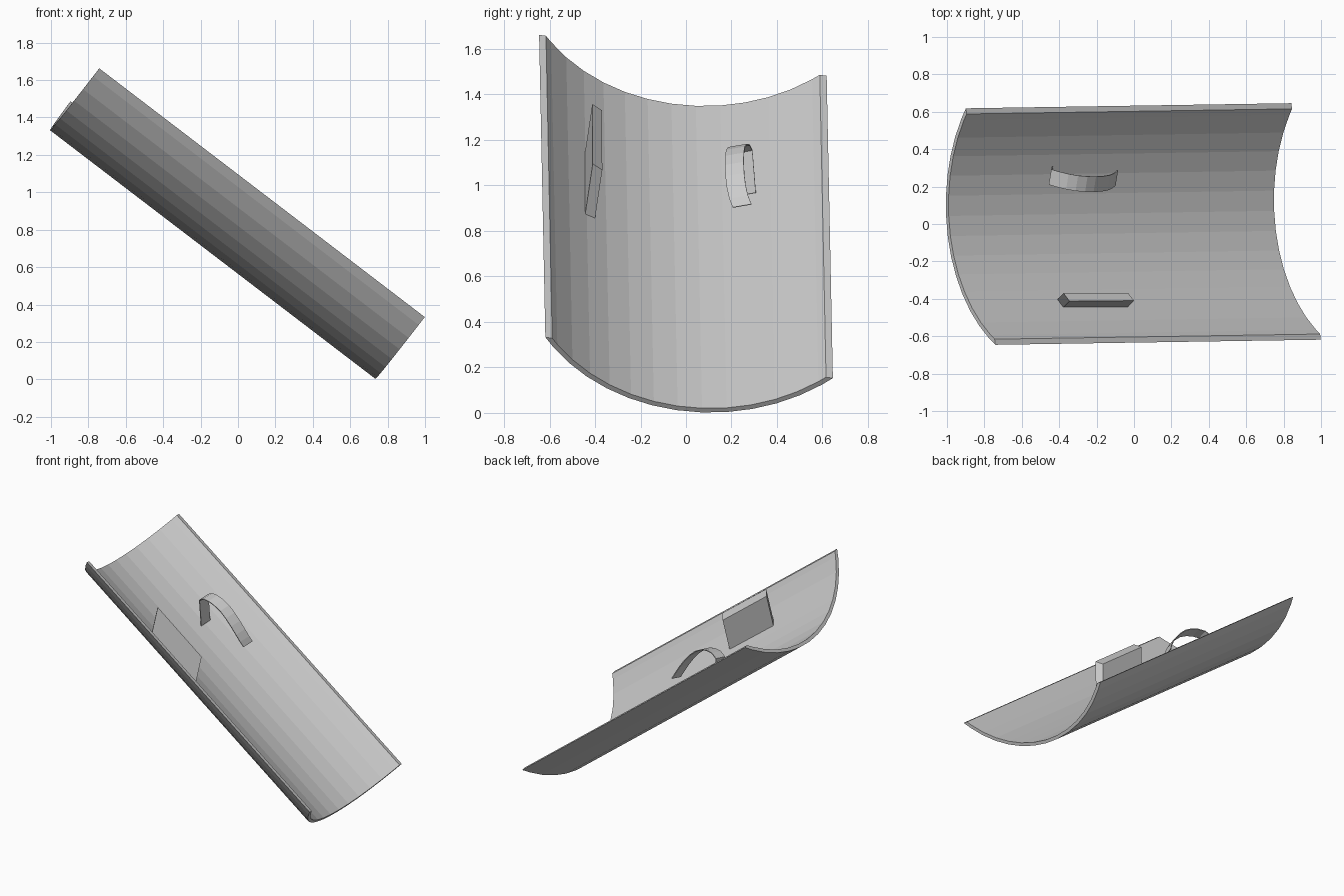
import bpy, bmesh, math
from mathutils import Vector

if "Cube" in bpy.data.objects:
    bpy.data.objects.remove(bpy.data.objects["Cube"])


def add_mesh(name, sections, closed=True, caps=True):
    """Skin a list of matching cross-sections into one object."""
    bm = bmesh.new()
    rows = [[bm.verts.new(p) for p in s] for s in sections]
    n = len(rows[0])
    for r0, r1 in zip(rows, rows[1:]):
        for i in range(n if closed else n - 1):
            j = (i + 1) % n
            bm.faces.new((r0[i], r0[j], r1[j], r1[i]))
    if caps:
        bm.faces.new(rows[0][::-1])
        bm.faces.new(rows[-1])
    bmesh.ops.recalc_face_normals(bm, faces=bm.faces)
    mesh = bpy.data.meshes.new(name)
    bm.to_mesh(mesh)
    bm.free()
    obj = bpy.data.objects.new(name, mesh)
    bpy.context.collection.objects.link(obj)
    return obj


# Tilted frame: along the length, across the chord, out of the hollow side
along = Vector((0.7945, 0.0125, -0.607)).normalized()
across = Vector((-0.124, 0.984, -0.139))
across = (across - along * across.dot(along)).normalized()
out = along.cross(across)
centre = Vector((0.05, 0, 0.9075))
half_length = 1.095

# Curved plate: slice of a 48-sided tube with flat-cut rims
radius, depth, thick = 0.849, 0.295, 0.023
lift = radius - depth


def arc(r):
    end = math.sqrt(r * r - lift * lift)
    pts = [(r * math.sin(a), lift - r * math.cos(a))
           for a in (math.radians(7.5 * k) for k in range(-6, 7))]
    return [(-end, 0)] + pts + [(end, 0)]


profile = arc(radius) + arc(radius - thick)[::-1]
add_mesh("shield_plate", [[centre + along * d + across * w + out * n for w, n in profile]
                          for d in (-half_length, half_length)])

# Slanted grip block near the front rim
corner = Vector((-0.345, -0.412, 1.358))
a = Vector((0.345, 0.002, -0.263))
b = Vector((-0.032, 0.042, -0.027))
d = Vector((-0.033, -0.033, -0.22))
add_mesh("grip_block", [[p, p + b, p + b + d, p + d] for p in (corner, corner + a)])

# Arched arm strap
path = [(-0.436, 0.307, 0.968), (-0.440, 0.292, 1.155), (-0.400, 0.280, 1.178),
        (-0.350, 0.268, 1.180), (-0.300, 0.259, 1.168), (-0.250, 0.255, 1.142),
        (-0.205, 0.254, 1.102), (-0.165, 0.256, 1.054), (-0.130, 0.262, 1.002),
        (-0.105, 0.273, 0.955), (-0.088, 0.288, 0.917)]
width = Vector((-0.013, -0.082, -0.014))
strap = add_mesh("arm_strap", [[Vector(p), Vector(p) + width] for p in path],
                 closed=False, caps=False)
solid = strap.modifiers.new("thickness", 'SOLIDIFY')
solid.thickness = 0.006
solid.offset = 0
